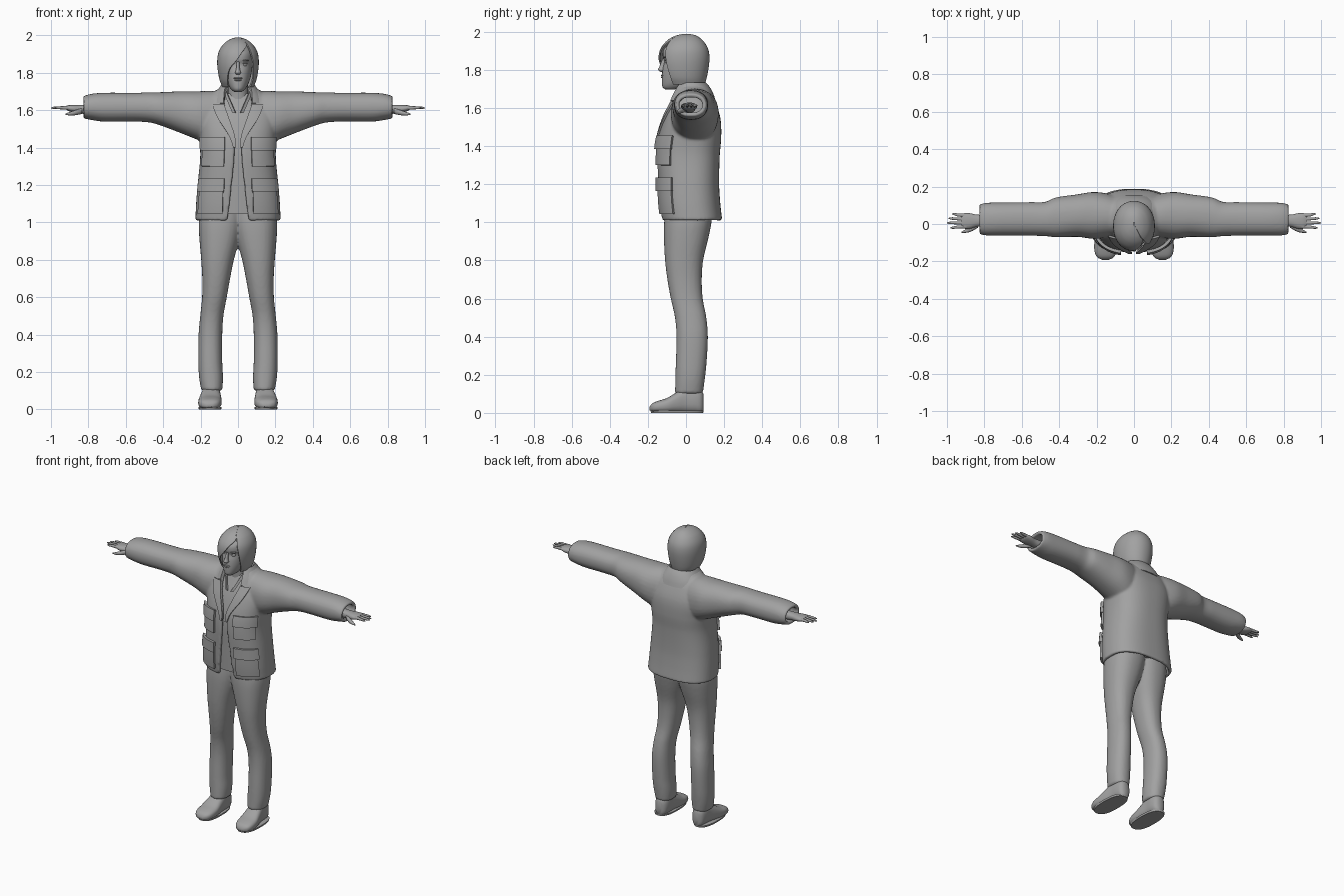
import bpy, bmesh
from math import pi, sin, cos, asin, radians
from mathutils import Vector

if "Cube" in bpy.data.objects:
    bpy.data.objects.remove(bpy.data.objects["Cube"])

GREY = (0.36, 0.36, 0.36, 1)
mat = bpy.data.materials.new("plain grey")
mat.use_nodes = True
mat.diffuse_color = GREY
mat.node_tree.nodes["Principled BSDF"].inputs["Base Color"].default_value = GREY


def sample(table, k):
    """Smoothly interpolate rows keyed by their first value."""
    last = len(table) - 1
    i = max(0, min(last - 1, sum(k >= r[0] for r in table) - 1))
    p, q = table[i], table[i + 1]
    o, s = table[max(i - 1, 0)], table[min(i + 2, last)]
    h = q[0] - p[0]
    u = max(0, min(1, (k - p[0]) / h))
    out = []
    for j in range(1, len(p)):
        m0, m1 = h * (q[j] - o[j]) / (q[0] - o[0]), h * (s[j] - p[j]) / (s[0] - p[0])
        d = q[j] - p[j]
        out.append(p[j] + u * m0 + u * u * (3 * d - 2 * m0 - m1) + u ** 3 * (m0 + m1 - 2 * d))
    return out


def steps(a, b, n):
    return [a + (b - a) * i / n for i in range(n + 1)]


def power(v, e):
    return abs(v) ** e * (1 if v > 0 else -1)


def point(axis, pos, a0, a1, b0, b1, t, e):
    """Point on a rounded section; t = 0 is the low end of the second axis."""
    a = (a0 + a1) / 2 + (a1 - a0) / 2 * power(sin(t), e)
    b = (b0 + b1) / 2 - (b1 - b0) / 2 * power(cos(t), e)
    return Vector({"x": (pos, a, b), "y": (a, pos, b), "z": (a, b, pos)}[axis])


def skin(bm, rows, wrap=False, caps=False):
    grid = [[bm.verts.new(p) for p in r] for r in rows]
    n = len(grid[0])
    faces = []
    for lo, hi in zip(grid, grid[1:]):
        for i in range(n if wrap else n - 1):
            j = (i + 1) % n
            faces.append(bm.faces.new((lo[i], lo[j], hi[j], hi[i])))
    if caps:
        faces += [bm.faces.new(grid[0][::-1]), bm.faces.new(grid[-1])]
    bmesh.ops.recalc_face_normals(bm, faces=faces)


def tube(bm, axis, table, count=16, n=28, e=0.88, caps=True):
    rows = []
    for k in steps(table[0][0], table[-1][0], count):
        box = sample(table, k)
        rows.append([point(axis, k, *box, 2 * pi * i / n, e) for i in range(n)])
    skin(bm, rows, True, caps)


def finish(name, bm, thick=0, voxel=0, smooth=0, mirror=False, angle=40):
    """Turn the bmesh into an object with its modifiers baked in."""
    me = bpy.data.meshes.new(name)
    bm.to_mesh(me)
    bm.free()
    ob = bpy.data.objects.new(name, me)
    bpy.context.collection.objects.link(ob)
    if thick:
        m = ob.modifiers.new("thickness", "SOLIDIFY")
        m.thickness, m.offset = thick, 0
    if mirror:
        ob.modifiers.new("mirror", "MIRROR").use_mirror_merge = False
    if voxel:
        ob.modifiers.new("blend", "REMESH").voxel_size = voxel
    if smooth:
        m = ob.modifiers.new("soften", "SMOOTH")
        m.iterations = smooth
    dg = bpy.context.evaluated_depsgraph_get()
    ob.data = bpy.data.meshes.new_from_object(ob.evaluated_get(dg))
    ob.modifiers.clear()
    ob.data.name = name
    ob.data.materials.clear()
    ob.data.materials.append(mat)
    bpy.ops.object.select_all(action="DESELECT")
    ob.select_set(True)
    bpy.context.view_layer.objects.active = ob
    bpy.ops.object.shade_smooth_by_angle(angle=radians(angle))


# Jacket body: height, half width, front, back, half opening
TORSO = [(1.01, .226, -.125, .188, .06), (1.1, .222, -.137, .178, .047),
         (1.2, .214, -.143, .172, .036), (1.35, .2, -.15, .175, .02),
         (1.45, .205, -.142, .183, .02), (1.55, .215, -.112, .178, .05),
         (1.63, .195, -.075, .15, .075), (1.68, .145, -.055, .122, .07),
         (1.715, .09, -.045, .1, .06)]
E = 0.78


def torso(t, z, off):
    w, f, b, _ = sample(TORSO, z)
    return point("z", z, -w - off, w + off, f - off, b + off, t, E)


def angle_at(x, w, e):
    return power(asin(min(1, abs(x) / w) ** (1 / e)), 1) * (1 if x > 0 else -1)


bm = bmesh.new()
rows = []
for z in steps(1.01, 1.715, 36):
    w, f, b, g = sample(TORSO, z)
    t0 = angle_at(g, w, E)
    rows.append([torso(t, z, -.009) for t in steps(t0, 2 * pi - t0, 64)])
skin(bm, rows)
# Sleeves: distance out, front, back, bottom, top
SLEEVE = [(.1, -.06, .14, 1.42, 1.69), (.16, -.065, .155, 1.43, 1.692), (.22, -.068, .16, 1.455, 1.69),
          (.3, -.058, .148, 1.487, 1.69), (.42, -.06, .13, 1.532, 1.685), (.47, -.054, .108, 1.545, 1.684),
          (.55, -.052, .106, 1.55, 1.682), (.72, -.052, .104, 1.55, 1.682), (.79, -.05, .102, 1.56, 1.675),
          (.825, -.044, .094, 1.567, 1.664)]
for side in (1, -1):
    tube(bm, "x", [(r[0] * 1,) + r[1:] for r in SLEEVE], 44, 32, caps=False)
    if side == 1:
        bmesh.ops.scale(bm, vec=(-1, 1, 1), verts=bm.verts)
        bmesh.ops.reverse_faces(bm, faces=bm.faces)
finish("jacket", bm, thick=.022, voxel=.008, smooth=4, angle=60)

# Cuff bands
bm = bmesh.new()
tube(bm, "x", [(.792, -.052, .104, 1.56, 1.676), (.822, -.048, .098, 1.563, 1.668)], 3, 32, caps=False)
finish("cuffs", bm, thick=.01, mirror=True)

# Pockets and their flaps wrap round the jacket
for name, t0, t1, z0, z1, off in (
        ("upper_pockets", .27, 1.08, 1.3, 1.42, .004), ("upper_flaps", .24, 1.12, 1.385, 1.455, .011),
        ("lower_pockets", .27, 1.08, 1.045, 1.2, .004), ("lower_flaps", .24, 1.12, 1.165, 1.235, .011)):
    bm = bmesh.new()
    skin(bm, [[torso(t, z, off + .003 * (z1 - z) / (z1 - z0)) for t in steps(t0, t1, 14)]
              for z in steps(z0, z1, 5)])
    finish(name, bm, thick=.016, mirror=True)

# Lapels: height, outer edge
LAPEL = [(1.4, .024), (1.46, .045), (1.55, .1), (1.6, .122), (1.632, .132)]
bm = bmesh.new()
rows = []
for z in steps(1.4, 1.632, 14):
    w, f, b, g = sample(TORSO, z)
    outer = max(sample(LAPEL, z)[0], g + .004)
    rows.append([torso(angle_at(x, w, E), z, .008) for x in steps(g - .006, outer, 6)])
skin(bm, rows)
finish("lapels", bm, thick=.01, mirror=True)

# Folded collar
COLLAR = [(1.637, .15, -.09, .15, .075), (1.675, .13, -.075, .137, .073),
          (1.71, .1, -.06, .118, .068), (1.73, .086, -.045, .1, .06)]
bm = bmesh.new()
rows = []
for z in steps(1.637, 1.73, 8):
    w, f, b, g = sample(COLLAR, z)
    t0 = angle_at(g, w, .9)
    rows.append([point("z", z, -w, w, f, b, t, .9) for t in steps(t0, 2 * pi - t0, 40)])
skin(bm, rows)
finish("collar", bm, thick=.012)

# Shirt and its open neck
bm = bmesh.new()
tube(bm, "z", [(1.045, -.195, .195, -.118, .155), (1.2, -.185, .185, -.122, .145),
               (1.4, -.175, .175, -.124, .15), (1.55, -.17, .17, -.088, .14),
               (1.64, -.12, .12, -.05, .11), (1.69, -.07, .07, -.03, .085)], 20, 40, E)
finish("shirt", bm)
bm = bmesh.new()
skin(bm, [[Vector((.012 + .05 * u + .016 * v, -.098 + .062 * u + .01 * v, 1.585 + .115 * u))
           for v in (0, .5, 1)] for u in steps(0, 1, 5)])
finish("shirt_collar", bm, thick=.008, mirror=True)

# Trousers: height, inside, outside, front, back
LEG = [(.1, .084, .196, -.058, .088), (.17, .08, .208, -.056, .098), (.25, .084, .212, -.054, .107),
       (.4, .084, .211, -.05, .115), (.5, .078, .202, -.058, .107), (.6, .06, .192, -.08, .088),
       (.7, .042, .191, -.098, .083), (.8, .022, .197, -.11, .09), (.92, -.012, .207, -.116, .118),
       (1.0, -.03, .21, -.115, .134), (1.09, -.04, .2, -.105, .14)]
bm = bmesh.new()
tube(bm, "z", LEG, 40, 32)
finish("trousers", bm, mirror=True, voxel=.009, smooth=4, angle=60)

# Shoes: depth, inside, outside, bottom, top
SHOE = [(-.192, .135, .168, .014, .03), (-.18, .11, .195, .007, .048), (-.15, .093, .21, .003, .062),
        (-.1, .087, .212, 0, .078), (-.05, .09, .203, 0, .108), (0, .094, .192, 0, .135),
        (.05, .095, .187, 0, .135), (.08, .105, .178, 0, .12), (.092, .122, .162, .012, .1)]
bm = bmesh.new()
tube(bm, "y", SHOE, 28, 28, .75)
finish("shoes", bm, mirror=True, angle=50)
bm = bmesh.new()
tube(bm, "z", [(0, .09, .209, -.183, .09), (.012, .087, .212, -.187, .092)], 2, 36, .8)
finish("soles", bm, mirror=True)

# Hands with four fingers and a thumb
bm = bmesh.new()
tube(bm, "x", [(.78, -.012, .05, 1.575, 1.63), (.84, -.015, .05, 1.582, 1.628), (.88, -.026, .058, 1.588, 1.628),
               (.91, -.024, .057, 1.597, 1.626), (.922, -.015, .05, 1.605, 1.622)], 12, 20)
for y, tip, spread in ((-.014, .982, -.006), (.006, 1, 0), (.026, .992, .004), (.045, .972, .009)):
    r = .0095
    tube(bm, "x", [(.895, y - r, y + r, 1.602, 1.623),
                   (.95, y + spread / 2 - .008, y + spread / 2 + .008, 1.605, 1.621),
                   (tip - .01, y + spread - .006, y + spread + .006, 1.607, 1.618),
                   (tip, y + spread - .002, y + spread + .002, 1.61, 1.614)], 9, 10)
tube(bm, "x", [(.835, -.02, .012, 1.58, 1.612), (.87, -.04, -.012, 1.573, 1.6),
               (.9, -.047, -.028, 1.572, 1.59), (.922, -.048, -.041, 1.575, 1.582)], 9, 12)
finish("hands", bm, mirror=True, angle=60)

# Neck and head: height, left, right, front, back
bm = bmesh.new()
tube(bm, "z", [(1.56, -.07, .07, -.055, .08), (1.65, -.056, .056, -.042, .075), (1.78, -.052, .052, -.055, .07)], 8)
finish("neck", bm)
bm = bmesh.new()
tube(bm, "z", [(1.698, -.02, .02, -.108, -.06), (1.708, -.034, .034, -.122, -.01), (1.73, -.05, .05, -.126, .03),
               (1.77, -.066, .066, -.126, .07), (1.81, -.074, .074, -.122, .09), (1.845, -.078, .078, -.114, .095),
               (1.87, -.08, .08, -.122, .095), (1.91, -.078, .078, -.116, .09), (1.95, -.055, .055, -.075, .06)],
     30, 36, .92)
finish("head", bm, angle=60)


def blob(bm, centre, size):
    ball = bmesh.ops.create_uvsphere(bm, u_segments=14, v_segments=10, radius=1)["verts"]
    bmesh.ops.scale(bm, vec=size, verts=ball)
    bmesh.ops.translate(bm, vec=centre, verts=ball)


# Nose and lips
bm = bmesh.new()
tube(bm, "z", [(1.79, -.009, .009, -.132, -.11), (1.8, -.016, .016, -.147, -.108),
               (1.815, -.011, .011, -.141, -.105), (1.86, -.007, .007, -.123, -.1)], 12, 14)
finish("nose", bm, angle=60)
bm = bmesh.new()
blob(bm, (0, -.121, 1.771), (.024, .011, .005))
blob(bm, (0, -.12, 1.761), (.02, .011, .006))
finish("lips", bm)
# Eyes, lids and brows
bm = bmesh.new()
blob(bm, (.034, -.099, 1.842), (.015, .011, .008))
blob(bm, (.034, -.102, 1.85), (.018, .01, .003))
blob(bm, (.036, -.106, 1.866), (.022, .012, .004))
finish("eyes_and_brows", bm, mirror=True)

# Hair shell with a swept fringe: height, half width, front, back, fringe edge, side edge
HAIR = [(1.725, .079, -.1, .095, -.05, .062), (1.76, .094, -.122, .105, -.055, .076),
        (1.82, .105, -.138, .116, -.044, .08), (1.87, .107, -.14, .119, -.005, .076),
        (1.91, .1, -.13, .112, .022, .066), (1.945, .08, -.104, .092, .045, .05),
        (1.968, .054, -.072, .067, .03, .031), (1.981, .027, -.036, .04, .015, .0155),
        (1.986, .003, -.006, .008, .001, .0012)]
bm = bmesh.new()
rows = []
for z in steps(1.725, 1.945, 24) + steps(1.949, 1.986, 14):
    w, f, b, left, right = sample(HAIR, z)
    t0, t1 = angle_at(right, w, .95), 2 * pi + angle_at(min(left, right), w, .95)
    rows.append([point("z", z, -w, w, f, b, t, .95) for t in steps(t0, t1, 56)])
skin(bm, rows)
finish("hair", bm, thick=.008)
